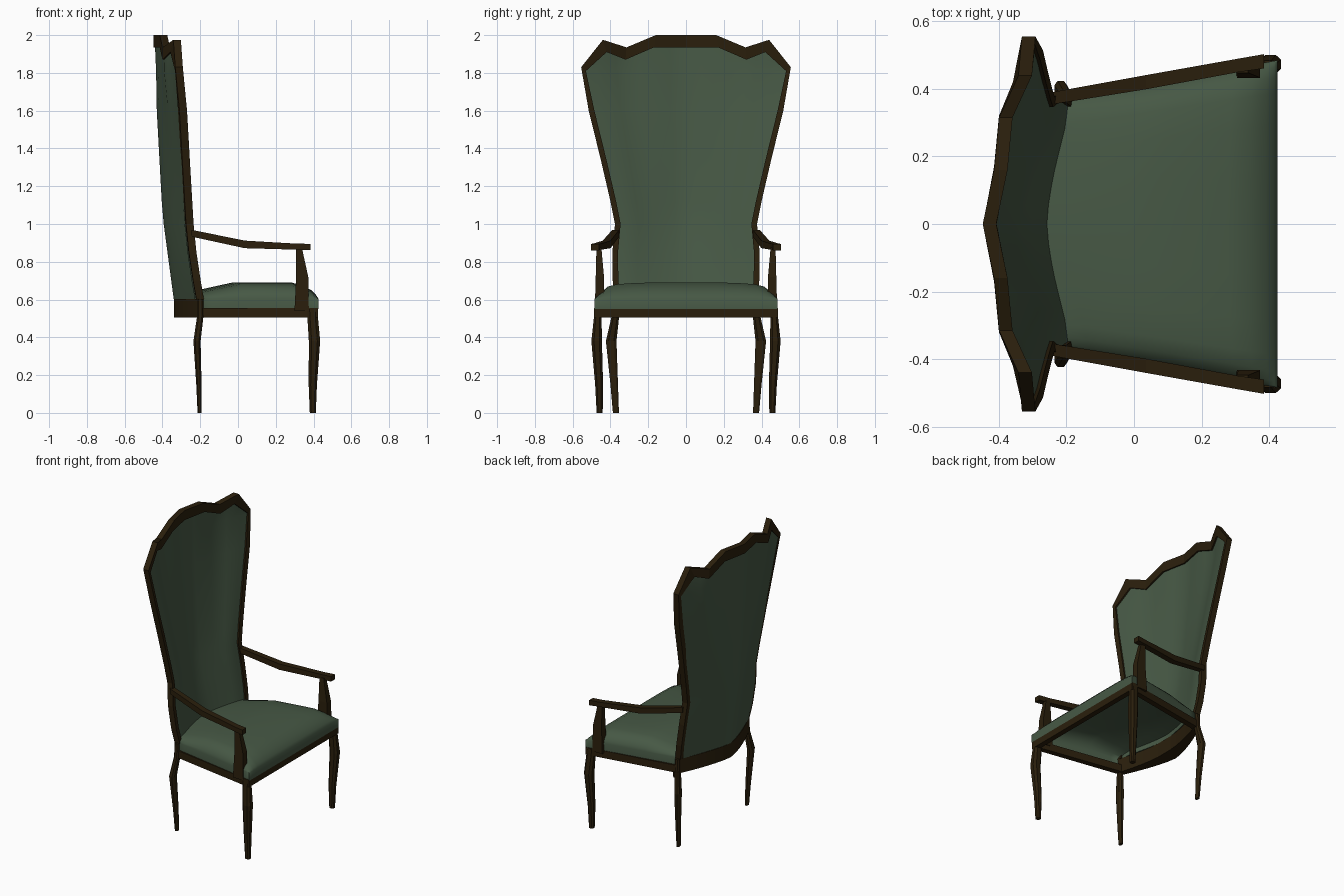
import bpy, bmesh

cube = bpy.data.objects.get("Cube")
if cube:
    bpy.data.objects.remove(cube)


def material(name, rgb):
    m = bpy.data.materials.new(name)
    m.use_nodes = True
    m.diffuse_color = (*rgb, 1)
    m.node_tree.nodes["Principled BSDF"].inputs["Base Color"].default_value = (*rgb, 1)
    return m


WOOD = material("dark wood", (0.023, 0.0133, 0.0036))
FABRIC = material("green fabric", (0.062, 0.098, 0.059))


def finish(name, bm, mat, smooth_angle=0):
    bmesh.ops.remove_doubles(bm, verts=bm.verts, dist=0.0005)
    bmesh.ops.recalc_face_normals(bm, faces=bm.faces)
    mesh = bpy.data.meshes.new(name)
    bm.to_mesh(mesh)
    bm.free()
    mesh.materials.append(mat)
    ob = bpy.data.objects.new(name, mesh)
    bpy.context.collection.objects.link(ob)
    if smooth_angle:
        bpy.ops.object.select_all(action='DESELECT')
        ob.select_set(True)
        bpy.context.view_layer.objects.active = ob
        bpy.ops.object.shade_smooth_by_angle(angle=smooth_angle)


def loft(name, sections):
    """Skin a row of equal cross-sections in wood and cap both ends."""
    bm = bmesh.new()
    rings = [[bm.verts.new(p) for p in s] for s in sections]
    n = len(rings[0])
    for a, b in zip(rings, rings[1:]):
        for i in range(n):
            j = (i + 1) % n
            bm.faces.new((a[i], a[j], b[j], b[i]))
    bm.faces.new(rings[0])
    bm.faces.new(rings[-1])
    finish(name, bm, WOOD)


SQUARE = ((-1, -1), (1, -1), (1, 1), (-1, 1))
CHAMFERED = ((-1, -.5), (-.5, -1), (.5, -1), (1, -.5), (1, .5), (.5, 1), (-.5, 1), (-1, .5))


def upright(name, stations, side, shape):
    """Vertical bar; stations are x, y, z, half x, half y."""
    loft(name, [[(x + i * a, side * (y + j * b), z) for i, j in shape]
                for x, y, z, a, b in stations])


def level(name, stations, side):
    """Bar running along x; stations are x, y, z, half y, half z."""
    loft(name, [[(x, side * (y + i * a), z + j * b) for i, j in SQUARE]
                for x, y, z, a, b in stations])


def interp(table, v):
    if v <= table[0][0]:
        return table[0][1]
    for (a, p), (b, q) in zip(table, table[1:]):
        if v <= b:
            return p + (q - p) * (v - a) / (b - a)
    return table[-1][1]


# Backrest outline and curvature, tabulated by height
HALF_WIDTH = [(.6, .375), (.7, .388), (.85, .39), (1, .376), (1.12, .4), (1.34, .451),
              (1.6, .515), (1.83, .555)]
EDGE_X = [(.6, -.18), (.8, -.215), (1, -.235), (1.34, -.255), (1.78, -.28), (1.83, -.292), (1.97, -.262)]
FRONT_X = [(.6, -.25), (.7, -.27), (1.05, -.345), (1.6, -.395), (1.95, -.418)]
BACK_X = [(.6, -.34), (1.05, -.40), (1.6, -.43), (2, -.437)]
INNER_TOP = [(0, 1.935), (.17, 1.935), (.32, 1.87), (.42, 1.91), (.53, 1.81)]
OUTER_TOP = [(.555, 1.83), (.44, 1.975), (.315, 1.935), (.16, 2), (0, 2)]
# Forward sweep of the back from centre to edge, low down and at the crest
LOW_SWEEP = [(0, 0), (.2, .1), (.45, .41), (.77, .9), (1, 1)]
CREST_SWEEP = [(0, 0), (.29, .23), (.56, .33), (.79, .72), (1, 1)]


def ratio(y, z):
    return min(1, abs(y) / interp(HALF_WIDTH, z))


def front_x(y, z):
    t = ratio(y, z)
    k = min(1, max(0, (z - .8) / 1.0))
    sweep = interp(LOW_SWEEP, t) * (1 - k) + interp(CREST_SWEEP, t) * k
    c = interp(FRONT_X, z)
    return c + (interp(EDGE_X, z) - .01 - c) * sweep


def back_x(y, z):
    c = interp(BACK_X, z)
    x = c + (interp(EDGE_X, z) - .037 - c) * ratio(y, z) ** 1.25
    return min(x, front_x(y, z) - .022)


# Upholstered back panel
half = [0, .16, .32, .46, .6, .7, .79, .9, 1]
cols = [-s for s in half[:0:-1]] + half
heights = [.602, .7, .85, 1, 1.12, 1.34, 1.6, 1.81]
bm = bmesh.new()
bottoms = []
for surface in (front_x, back_x):
    grid = []
    for z in heights:
        w = interp(HALF_WIDTH, z) - .022
        grid.append([bm.verts.new((surface(s * w, z), s * w, z)) for s in cols])
    top = []
    for s in cols:
        y = s * .53
        z = interp(INNER_TOP, abs(y)) + .004
        top.append(bm.verts.new((surface(y, z), y, z)))
    grid.append(top)
    for a, b in zip(grid, grid[1:]):
        for i in range(len(cols) - 1):
            bm.faces.new((a[i], a[i + 1], b[i + 1], b[i]))
    bottoms.append(grid[0])
f, b = bottoms
for i in range(len(cols) - 1):
    bm.faces.new((f[i], f[i + 1], b[i + 1], b[i]))
finish("back_panel", bm, FABRIC, smooth_angle=.7)

# Carved frame around the back
outer = [(w, z) for z, w in HALF_WIDTH[:-1]] + OUTER_TOP
inner = [(w - .03, z) for z, w in HALF_WIDTH[:-1]] + INNER_TOP[::-1]
pairs = list(zip(outer, inner))
pairs += [((-o[0], o[1]), (-i[0], i[1])) for o, i in pairs[-2::-1]]
loft("back_frame", [[(front_x(*o) + .01, *o), (front_x(*o) - .03, *o),
                     (front_x(*i) - .03, *i), (front_x(*i) + .01, *i)] for o, i in pairs])

# Curved rail below the back
sections = []
for k in range(-6, 7):
    t = k / 6
    x, y = -.34 + .13 * abs(t) ** 1.4, t * .387
    d = .095 - .065 * abs(t)
    sections.append([(x, y, .505), (x + d, y * .95, .505), (x + d, y * .95, .602), (x, y, .602)])
loft("back_rail", sections)

# Seat cushion, domed with a straight skirt, open underneath
us = [0, .11, .36, .5, .79, .88, .95, .985, 1]
rise_u = [.35, .55, 1, 1, 1, .8, .5, .2, 0]
vs = [0, .3, .6, .8, .9, .96, .99, 1]
rise_v = [1, 1, .96, .88, .74, .45, .2, 0]
vs, rise_v = [-v for v in vs[:0:-1]] + vs, rise_v[:0:-1] + rise_v
bm = bmesh.new()
grid = []
for u, ru in zip(us, rise_u):
    row = []
    for v, rv in zip(vs, rise_v):
        rear = -.2 - .08 * (1 - abs(v) ** 1.3)
        x = rear + (.425 - rear) * u
        y = v * (.37 + .115 * max(0, x + .2) / .625)
        row.append(bm.verts.new((x, y, .605 + .086 * ru * rv)))
    grid.append(row)
for a, b in zip(grid, grid[1:]):
    for j in range(len(vs) - 1):
        bm.faces.new((a[j], b[j], b[j + 1], a[j + 1]))
rim = [e for e in bm.edges if e.is_boundary]
skirt = bmesh.ops.extrude_edge_only(bm, edges=rim)["geom"]
for vert in skirt:
    if isinstance(vert, bmesh.types.BMVert):
        vert.co.z = .55
finish("seat_cushion", bm, FABRIC, smooth_angle=1.2)

# Front seat rail
loft("front_rail", [[(.405 + i * .018, y, .531 + j * .025) for i, j in SQUARE]
                    for y in (-.485, .485)])

# Paired wooden parts
for label, side in (("left", 1), ("right", -1)):
    level(label + "_seat_rail", [(-.2, .362, .531, .02, .025), (.42, .468, .531, .018, .025)], side)
    upright(label + "_front_leg", [(.396, .457, 0, .016, .016), (.396, .46, .15, .022, .021),
                                   (.405, .473, .38, .03, .028), (.395, .467, .51, .028, .02),
                                   (.393, .466, .55, .028, .019)], side, CHAMFERED)
    upright(label + "_back_leg", [(-.204, .371, 0, .01, .016), (-.207, .38, .15, .014, .02),
                                  (-.217, .396, .38, .019, .028), (-.2, .374, .51, .017, .02),
                                  (-.2, .37, .6, .017, .018)], side, CHAMFERED)
    upright(label + "_arm_post", [(.337, .457, .54, .038, .026), (.34, .456, .72, .032, .022),
                                  (.322, .461, .875, .016, .013)], side, SQUARE)
    level(label + "_armrest", [(-.245, .372, .951, .018, .018), (.035, .42, .892, .021, .02),
                               (.31, .47, .88, .02, .016), (.385, .482, .878, .021, .017)], side)
